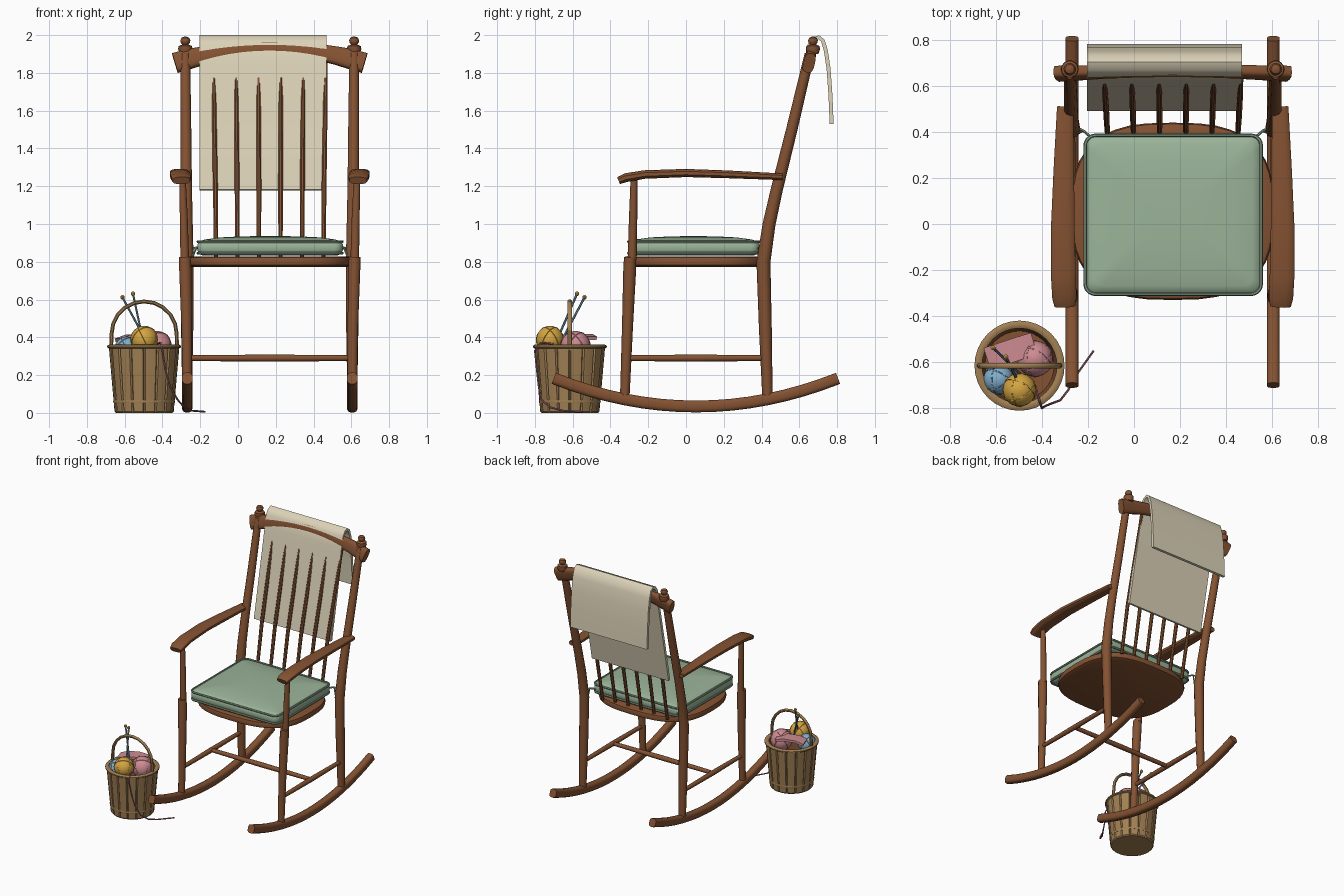
import bpy, bmesh, math
from mathutils import Vector

if "Cube" in bpy.data.objects:
    bpy.data.objects.remove(bpy.data.objects["Cube"])


def srgb(name, r, g, b):
    lin = [((c / 255 + 0.055) / 1.055) ** 2.4 for c in (r, g, b)]
    m = bpy.data.materials.new(name)
    m.diffuse_color = (*lin, 1)
    m.use_nodes = True
    m.node_tree.nodes["Principled BSDF"].inputs["Base Color"].default_value = m.diffuse_color
    return m


WOOD = srgb("brown wood", 132, 82, 50)
SAGE = srgb("sage fabric", 155, 180, 153)
PIPING = srgb("piping green", 128, 155, 130)
CREAM = srgb("cream blanket", 220, 210, 184)
WICKER = srgb("tan basket", 162, 128, 84)
MUSTARD = srgb("mustard yarn", 212, 165, 66)
PINK = srgb("pink yarn", 206, 140, 146)
BLUE = srgb("blue yarn", 130, 175, 205)
STEEL = srgb("needle blue grey", 108, 138, 158)
CORD = srgb("loose yarn mauve", 160, 105, 118)

CX = 0.168  # chair centre line


def loft(name, rings, mat, closed=False, caps=True, angle=40, mat2=None, rule=None):
    """Skin a list of equal-length point rings."""
    bm = bmesh.new()
    vs = [[bm.verts.new(p) for p in r] for r in rings]
    n = len(vs[0])
    for i in range(len(vs) if closed else len(vs) - 1):
        a, b = vs[i], vs[(i + 1) % len(vs)]
        for j in range(n):
            f = bm.faces.new((a[j], a[(j + 1) % n], b[(j + 1) % n], b[j]))
            f.material_index = 1 if rule and rule(i) else 0
    if caps and not closed:
        bm.faces.new(vs[0])
        f = bm.faces.new(vs[-1])
        f.material_index = 1 if rule and rule(len(vs)) else 0
    bmesh.ops.recalc_face_normals(bm, faces=bm.faces[:])
    me = bpy.data.meshes.new(name)
    bm.to_mesh(me)
    bm.free()
    me.materials.append(mat)
    if mat2:
        me.materials.append(mat2)
    me.shade_smooth()
    me.set_sharp_from_angle(angle=math.radians(angle))
    ob = bpy.data.objects.new(name, me)
    bpy.context.collection.objects.link(ob)
    return ob


def sweep(name, pts, radii, mat, ref=(1, 0, 0), sides=10, power=2, closed=False):
    """Sweep a round or squarish section; radii are numbers or (along ref, across)."""
    pts = [Vector(p) for p in pts]
    if not isinstance(radii, list):
        radii = [radii] * len(pts)
    rings, n = [], len(pts)
    for i, p in enumerate(pts):
        if closed:
            t = pts[(i + 1) % n] - pts[i - 1]
        else:
            t = pts[min(i + 1, n - 1)] - pts[max(i - 1, 0)]
        t.normalize()
        u = Vector(ref)
        u = (u - t * u.dot(t)).normalized()
        v = t.cross(u)
        ru, rv = radii[i] if isinstance(radii[i], tuple) else (radii[i], radii[i])
        ring = []
        for k in range(sides):
            a = 2 * math.pi * (k + 0.5) / sides
            c, s = math.cos(a), math.sin(a)
            e = 2 / power
            ring.append(p + u * ru * math.copysign(abs(c) ** e, c)
                        + v * rv * math.copysign(abs(s) ** e, s))
        rings.append(ring)
    return loft(name, rings, mat, closed)


def round_rect(cx, cy, z, hx, hy, r, n=6):
    out = []
    for q, (sx, sy) in enumerate(((1, 1), (-1, 1), (-1, -1), (1, -1))):
        for k in range(n):
            a = math.pi / 2 * (q + k / (n - 1))
            out.append((cx + sx * (hx - r) + r * math.cos(a),
                        cy + sy * (hy - r) + r * math.sin(a), z))
    return out


def oval(cx, cy, z, rx, ry, power=2, n=40):
    out = []
    for k in range(n):
        a = 2 * math.pi * k / n
        c, s = math.cos(a), math.sin(a)
        out.append((cx + rx * math.copysign(abs(c) ** (2 / power), c),
                    cy + ry * math.copysign(abs(s) ** (2 / power), s), z))
    return out


def lathe(name, x, y, profile, mat, n=14):
    return loft(name, [oval(x, y, z, r, r, n=n) for r, z in profile], mat)


# Mirrored side frames: rockers, legs, posts, arms, finials, side stretchers
for s, side in ((-1, "left"), (1, "right")):
    def X(d):
        return CX + s * d
    path = []
    for i in range(17):
        y = -0.70 + 1.505 * i / 16
        path.append((X(0.437), y, 0.034 + 0.15 * ((y - 0.053) / 0.755) ** 2))
    sweep("rocker_" + side, path, (0.028, 0.032), WOOD, sides=12, power=3)
    sweep("front_leg_" + side, [(X(0.437), -0.325, 0.06), (X(0.44), -0.31, 0.45),
          (X(0.447), -0.298, 0.76), (X(0.45), -0.296, 0.825)],
          [0.025, 0.029, 0.034, 0.032], WOOD)
    sweep("arm_post_" + side, [(X(0.45), -0.285, 0.81), (X(0.455), -0.28, 1.03),
          (X(0.462), -0.275, 1.25)], [0.024, 0.022, 0.018], WOOD)
    sweep("back_post_" + side, [(X(0.437), 0.432, 0.06), (X(0.437), 0.42, 0.45),
          (X(0.438), 0.41, 0.80), (X(0.44), 0.44, 1.0), (X(0.442), 0.48, 1.18),
          (X(0.444), 0.56, 1.5), (X(0.447), 0.655, 1.90)],
          [0.027, 0.034, 0.037, 0.034, 0.032, 0.03, 0.027], WOOD)
    sweep("arm_rest_" + side,
          [(X(0.468), -0.355, 1.23), (X(0.47), -0.32, 1.245), (X(0.475), -0.22, 1.262),
           (X(0.477), 0.0, 1.27), (X(0.473), 0.22, 1.263), (X(0.467), 0.51, 1.25)],
          [(0.046, 0.02), (0.054, 0.024), (0.055, 0.023), (0.052, 0.022),
           (0.046, 0.021), (0.036, 0.018)], WOOD, sides=12, power=3)
    lathe("finial_" + side, X(0.447), 0.672,
          [(0.03, 1.90), (0.038, 1.925), (0.036, 1.942), (0.016, 1.95), (0.024, 1.96),
           (0.027, 1.972), (0.02, 1.986), (0.006, 1.992)], WOOD)
    sweep("side_stretcher_" + side, [(X(0.438), -0.315, 0.29), (X(0.438), 0.05, 0.29),
          (X(0.438), 0.425, 0.29)], [0.015, 0.019, 0.015], WOOD)

sweep("cross_stretcher", [(CX - 0.437, 0.05, 0.29), (CX, 0.05, 0.29),
      (CX + 0.437, 0.05, 0.29)], [0.015, 0.019, 0.015], WOOD, ref=(0, 1, 0))

# Seat board
loft("seat", [oval(CX, 0.055, z, 0.44 - i, 0.385 - i, 2.8)
              for i, z in ((0.03, 0.772), (0.005, 0.782), (0, 0.80), (0.006, 0.822), (0.02, 0.828))], WOOD)

# Arched crest rail, leaning back with the posts
rail, size = [], []
for i in range(15):
    t = -1 + 2 * i / 14
    rail.append((CX + 0.502 * t, 0.652 + 0.012 * (1 - t * t), 1.852 + 0.078 * (1 - t * t)))
    h = 0.037 + 0.023 * t * t
    size.append((h * (0.9 if abs(t) == 1 else 1), 0.024 + 0.006 * t * t))
sweep("crest_rail", rail, size, WOOD, ref=(0, 0.24, 1), sides=16, power=3.2)

# Back spindles, fanning out slightly
for i in range(6):
    d = (i - 2.5)
    sweep("spindle_%d" % (i + 1),
          [(CX + d * 0.1135, 0.40, 0.81), (CX + d * 0.115, 0.47, 1.18),
           (CX + d * 0.117, 0.55, 1.5), (CX + d * 0.1185, 0.626, 1.8),
           (CX + d * 0.119, 0.655, 1.9)],
          [0.012, 0.014, 0.013, 0.011, 0.01], WOOD, sides=8)

# Cushion with piping and corner ties
QX, QY = 0.17, 0.04
loft("cushion", [round_rect(QX, QY, z, 0.385 - i, 0.348 - i, max(0.045 - i * 0.1, 0.01))
                 for i, z in ((0.03, 0.832), (0.008, 0.843), (0, 0.862), (0, 0.89), (0.008, 0.908),
                              (0.04, 0.918), (0.12, 0.929), (0.22, 0.934), (0.32, 0.936))], SAGE, angle=60)
for nm, z in (("lower", 0.846), ("upper", 0.907)):
    sweep("piping_" + nm, round_rect(QX, QY, z, 0.382, 0.345, 0.045), 0.008, PIPING,
          ref=(0, 0, 1), sides=6, closed=True)
for s, side in ((-1, "left"), (1, "right")):
    for k, (dx, dy, dz) in enumerate(((0.07, 0.02, 0.0), (0.055, -0.005, -0.09))):
        x = QX + s * 0.355
        sweep("cushion_tie_%s_%d" % (side, k + 1),
              [(x, 0.375, 0.87), (x + s * 0.035, 0.405, 0.875),
               (x + s * dx, 0.40 + dy, 0.865 + dz * 0.4),
               (x + s * (dx + 0.015), 0.39 + dy, 0.85 + dz)],
              0.006, PIPING, ref=(0.3, 0.2, 1), sides=6)

# Blanket draped over the rail
drape = [(0.50, 1.18), (0.558, 1.47), (0.615, 1.75), (0.636, 1.86), (0.655, 1.95), (0.676, 1.98),
         (0.702, 1.989), (0.724, 1.972), (0.74, 1.92), (0.755, 1.82), (0.765, 1.68), (0.771, 1.53)]
sweep("blanket", [(0.133, y, z) for y, z in drape], (0.338, 0.0105), CREAM, sides=4, power=200)

# Basket: grooved staves outside, darker lining inside
BX, BY, STAVES = -0.497, -0.615, 16


def staves(r, z, groove):
    out = []
    for i in range(STAVES):
        for f, g in ((0, groove), (0.1, 0), (0.5, 0), (0.9, 0)):
            a = 2 * math.pi * (i + f) / STAVES
            out.append((BX + (r - g) * math.cos(a), BY + (r - g) * math.sin(a), z))
    return out


loft("basket", [staves(0.15, 0, 0.003), staves(0.157, 0.008, 0.008), staves(0.187, 0.35, 0.009),
                staves(0.168, 0.35, 0), staves(0.15, 0.06, 0)], WICKER, angle=25,
     mat2=WOOD, rule=lambda i: i >= 3)
sweep("basket_rim", oval(BX, BY, 0.351, 0.179, 0.179, n=32), (0.011, 0.018), WICKER,
      ref=(0, 0, 1), sides=8, closed=True)
sweep("basket_band", oval(BX, BY, 0.06, 0.159, 0.159, n=32), (0.01, 0.005), WICKER,
      ref=(0, 0, 1), sides=6, closed=True)
handle = [(BX - 0.175, BY, 0.33)]
for i in range(11):
    a = math.pi * (1 - i / 10)
    handle.append((BX + 0.172 * math.cos(a), BY, 0.42 + 0.17 * math.sin(a)))
handle.append((BX + 0.175, BY, 0.33))
sweep("basket_handle", handle, (0.013, 0.011), WICKER, ref=(0, 1, 0), sides=8)

# Yarn balls with a few raised strands
for nm, c, r, mat in (("mustard", (-0.497, -0.72, 0.388), 0.073, MUSTARD),
                      ("pink", (-0.43, -0.585, 0.355), 0.079, PINK),
                      ("blue", (-0.588, -0.675, 0.338), 0.066, BLUE)):
    lathe("yarn_ball_" + nm, c[0], c[1],
          [(r * max(math.sin(math.pi * i / 12), 0.02), c[2] - r * math.cos(math.pi * i / 12))
           for i in range(13)], mat, n=18)
    for k in range(3):
        axis = Vector((math.cos(k * 2.1), math.sin(k * 2.1), 0.5)).normalized()
        u = axis.orthogonal().normalized()
        v = axis.cross(u)
        ring = [Vector(c) + (u * math.cos(a) + v * math.sin(a)) * r * 0.995
                for a in (2 * math.pi * j / 20 for j in range(20))]
        sweep("yarn_strand_%s_%d" % (nm, k + 1), ring, 0.003, mat, ref=axis, sides=5, closed=True)

# Knitted swatch and needles
sweep("knitted_swatch", [(-0.635, -0.585, 0.385), (-0.58, -0.567, 0.405), (-0.50, -0.54, 0.408),
      (-0.435, -0.52, 0.395)], (0.05, 0.009), PINK, ref=(-0.3, 1, 0), sides=4, power=200)
for k, (tip, foot) in enumerate((((-0.612, -0.537, 0.612), (-0.48, -0.665, 0.37)),
                                 ((-0.556, -0.577, 0.63), (-0.50, -0.69, 0.37)))):
    sweep("needle_%d" % (k + 1), [foot, tip], 0.006, STEEL, sides=6)
    lathe("needle_knob_%d" % (k + 1), tip[0], tip[1],
          [(0.004, tip[2] - 0.012), (0.011, tip[2] - 0.005), (0.011, tip[2] + 0.005),
           (0.004, tip[2] + 0.012)], MUSTARD, n=8)

# Loose yarn trailing over the rim onto the floor
sweep("loose_yarn", [(-0.43, -0.70, 0.365), (-0.41, -0.77, 0.372), (-0.40, -0.80, 0.33),
      (-0.385, -0.79, 0.23), (-0.36, -0.78, 0.14), (-0.32, -0.765, 0.07), (-0.285, -0.72, 0.03),
      (-0.25, -0.655, 0.012), (-0.175, -0.55, 0.006)], 0.005, CORD, ref=(1, -0.4, 0.1), sides=6)
